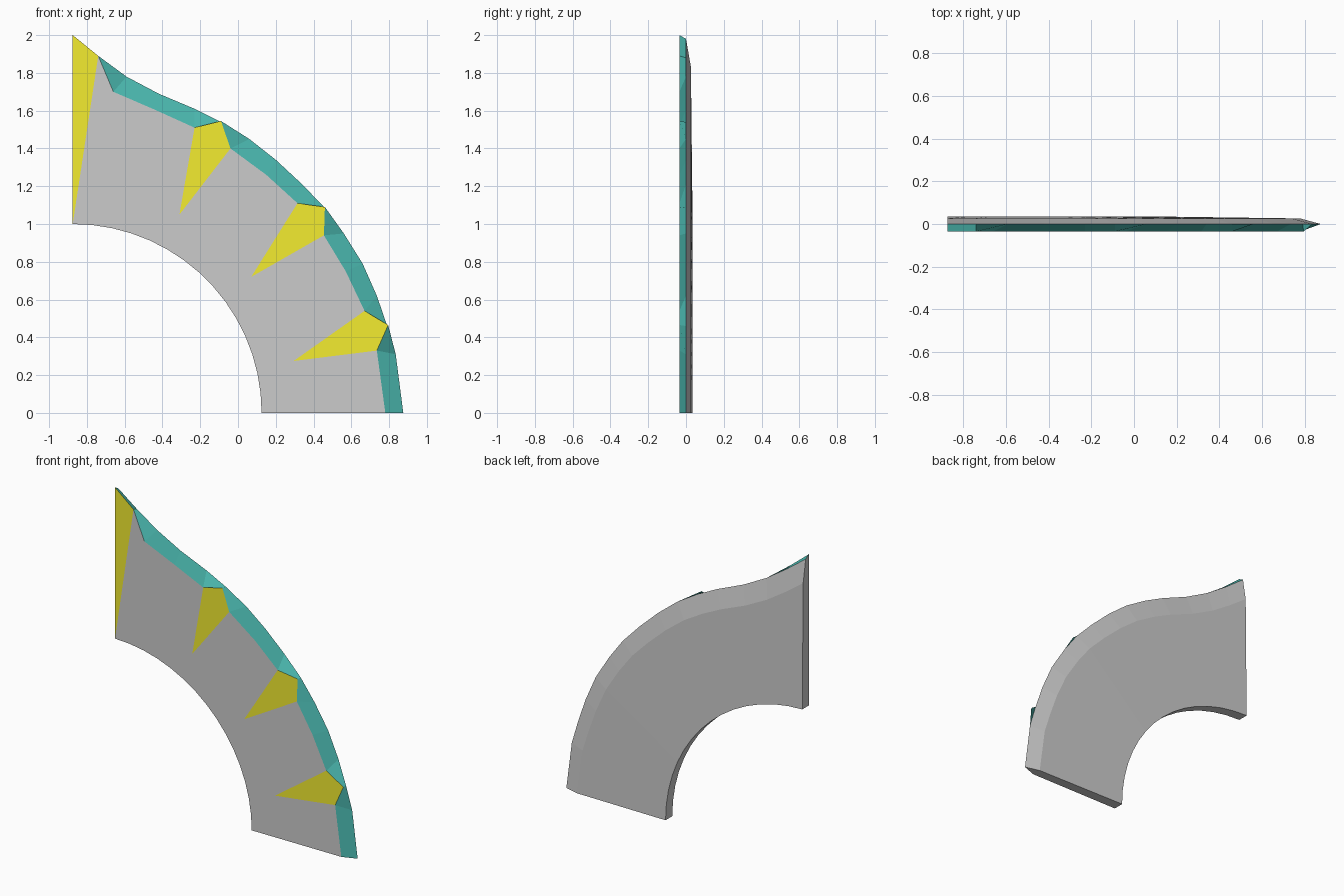
import bpy, bmesh, math

if "Cube" in bpy.data.objects:
    bpy.data.objects.remove(bpy.data.objects["Cube"])

CX, T = -0.875, 0.035          # arc centre x, half thickness

# Outer rim: ground edge line, and the front face outline beside it (x, z)
edge = [(-.875, 1.98), (-.74, 1.88), (-.59, 1.78), (-.42, 1.69), (-.23, 1.61), (-.09, 1.54),
        (.06, 1.45), (.20, 1.34), (.34, 1.21), (.46, 1.085), (.56, .95), (.66, .79),
        (.735, .62), (.79, .46), (.835, .31), (.875, 0)]
front = [(-.875, 2.0), (-.74, 1.89), (-.66, 1.70), (-.44, 1.605), (-.23, 1.51), (-.09, 1.545),
         (-.04, 1.40), (.15, 1.26), (.315, 1.11), (.46, 1.09), (.455, .94), (.57, .75),
         (.67, .54), (.795, .465), (.735, .33), (.78, 0)]
# Inner ends of the yellow teeth, keyed by the rim index of the tooth tip
apex = {5: (-.31, 1.05), 9: (.07, .72), 13: (.295, .275)}
n = len(edge)


def material(name, rgb):
    m = bpy.data.materials.new(name)
    m.diffuse_color = (*rgb, 1)
    m.use_nodes = True
    m.node_tree.nodes["Principled BSDF"].inputs["Base Color"].default_value = m.diffuse_color
    return m


bm = bmesh.new()


def row(points, y):
    return [bm.verts.new((x, y, z)) for x, z in points]


def face(verts, mat=0):
    bm.faces.new(verts).material_index = mat


angles = [math.pi / 2 * (1 - i / (n - 1)) for i in range(n)]
arc = [(CX + math.cos(a), math.sin(a)) for a in angles]
back = []
for i, (x, z) in enumerate(edge):
    s = .925 + .02 * i / (n - 1)
    back.append((CX + (x - CX) * s, z * s))

F, E, B = row(front, -T), row(edge, 0), row(back, .026)
IF, IB = row(arc, -T), row(arc, T)
A = {i: row([p], -T)[0] for i, p in apex.items()}

# Bevels, back and inner wall
for i in range(n - 1):
    face([F[i], F[i + 1], E[i + 1], E[i]], 1)
    face([E[i], E[i + 1], B[i + 1], B[i]])
    face([B[i], B[i + 1], IB[i + 1], IB[i]])
    face([IB[i], IB[i + 1], IF[i + 1], IF[i]])

# End caps
for i in (0, n - 1):
    face([F[i], E[i], B[i], IB[i], IF[i]])

# Flat front with inlaid yellow teeth
face([A.get(i, F[i]) for i in range(1, n)] + IF[::-1])
face([IF[0], F[0], F[1]], 2)
for i, a in A.items():
    face([a, F[i - 1], F[i], F[i + 1]], 2)

bmesh.ops.recalc_face_normals(bm, faces=bm.faces)
mesh = bpy.data.meshes.new("curved_blade")
bm.to_mesh(mesh)
bm.free()
for m in (material("grey_plate", (.8, .8, .8)),
          material("teal_bevel", (.07, .48, .43)),
          material("yellow_teeth", (.9, .84, .03))):
    mesh.materials.append(m)
obj = bpy.data.objects.new("curved_blade", mesh)
bpy.context.collection.objects.link(obj)
